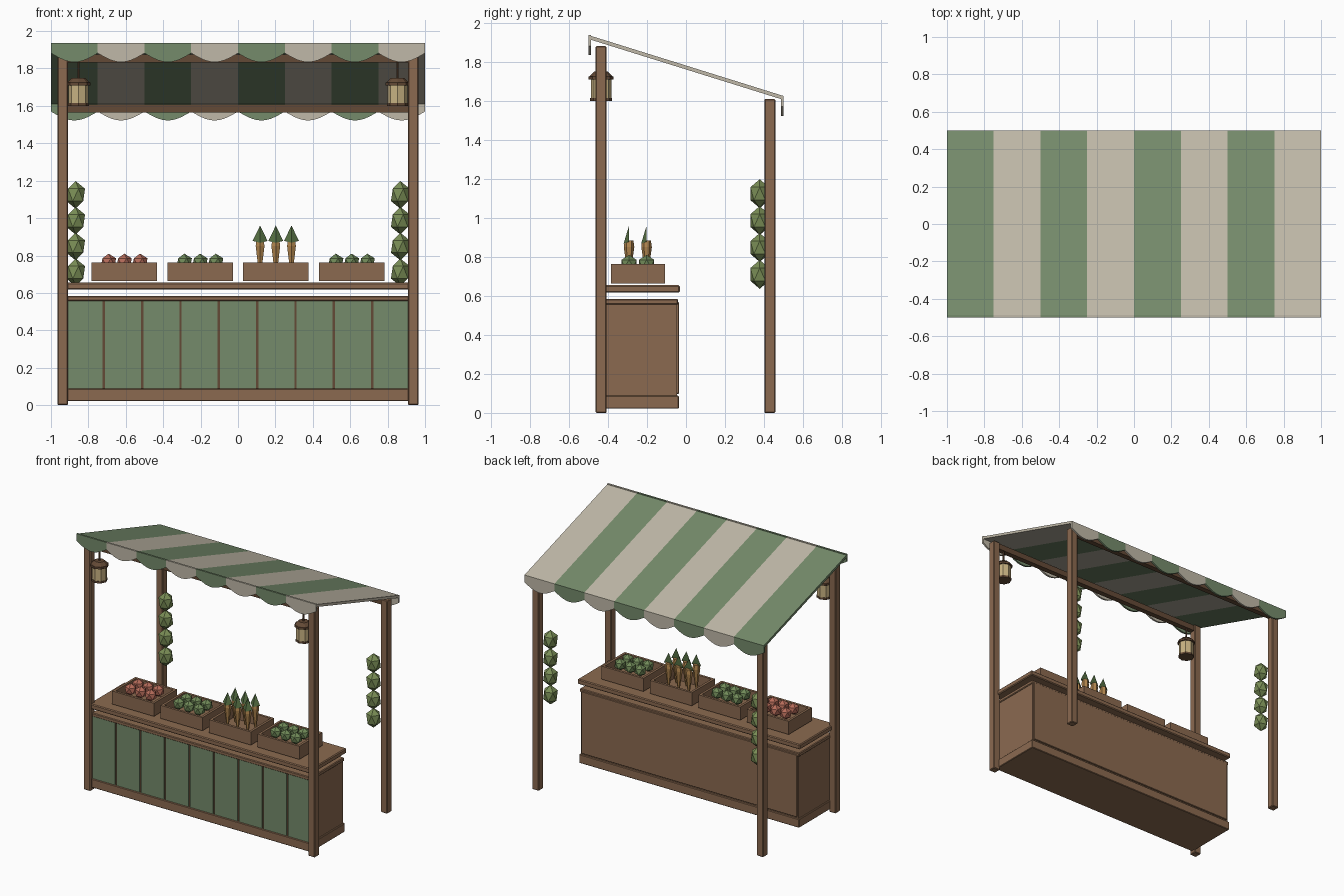
import bpy, bmesh, math
from mathutils import Matrix, Vector

cube = bpy.data.objects.get("Cube")
if cube:
    bpy.data.objects.remove(cube)


def linear(c):
    c /= 255
    return c / 12.92 if c < 0.04 else ((c + 0.055) / 1.055) ** 2.4


def material(name, r, g, b):
    m = bpy.data.materials.new(name)
    m.use_nodes = True
    col = (linear(r), linear(g), linear(b), 1)
    m.diffuse_color = col
    m.node_tree.nodes["Principled BSDF"].inputs["Base Color"].default_value = col
    return m


GREEN = material("awning green", 117, 139, 107)
CREAM = material("canvas cream", 192, 185, 168)
WOOD = material("wood", 139, 106, 80)
DARK = material("dark wood", 100, 74, 54)
HERB = material("garland green", 122, 142, 86)
RED = material("fruit red", 182, 108, 90)
FRUIT = material("fruit green", 112, 138, 88)
ROOT = material("root orange", 178, 134, 78)
LEAF = material("leaf green", 84, 110, 66)
GLOW = material("lantern glass", 200, 178, 130)


def finish(name, bm, *mats):
    bmesh.ops.recalc_face_normals(bm, faces=bm.faces)
    me = bpy.data.meshes.new(name)
    bm.to_mesh(me)
    bm.free()
    for m in mats:
        me.materials.append(m)
    ob = bpy.data.objects.new(name, me)
    bpy.context.collection.objects.link(ob)
    return ob


def add_box(bm, x0, x1, y0, y1, z0, z1):
    size = Matrix.Diagonal((x1 - x0, y1 - y0, z1 - z0, 1))
    mid = Matrix.Translation(((x0 + x1) / 2, (y0 + y1) / 2, (z0 + z1) / 2))
    bmesh.ops.create_cube(bm, size=1, matrix=mid @ size)


def box(name, mat, *bounds, bevel=0.0):
    bm = bmesh.new()
    add_box(bm, *bounds)
    ob = finish(name, bm, mat)
    if bevel:
        mod = ob.modifiers.new("bevel", "BEVEL")
        mod.width = bevel
        mod.segments = 1
    return ob


def add_cone(bm, x, y, z0, z1, r0, r1, sides):
    bmesh.ops.create_cone(bm, cap_ends=True, segments=sides, radius1=r0, radius2=r1,
                          depth=z1 - z0, matrix=Matrix.Translation((x, y, (z0 + z1) / 2)))


def add_ball(bm, x, y, z, r, stretch=1.0):
    bmesh.ops.create_icosphere(bm, subdivisions=1, radius=r,
                               matrix=Matrix.Translation((x, y, z)) @ Matrix.Diagonal((1, 1, stretch, 1)))


def add_prism(bm, points, offset, index):
    """Extrude a flat outline by an offset and give it a material index."""
    face = bm.faces.new([bm.verts.new(p) for p in points])
    out = bmesh.ops.extrude_face_region(bm, geom=[face], use_keep_orig=True)["geom"]
    verts = [v for v in out if isinstance(v, bmesh.types.BMVert)]
    bmesh.ops.translate(bm, verts=verts, vec=Vector(offset))
    for v in verts:
        for f in v.link_faces:
            f.material_index = index
    face.material_index = index


# Awning: striped sloping canvas with scalloped valances
STRIPES, FRONT_Z, BACK_Z = 8, 1.937, 1.625
width = 2 / STRIPES
canvas, front, back = bmesh.new(), bmesh.new(), bmesh.new()
for i in range(STRIPES):
    x = -1 + i * width
    add_prism(canvas, [(x, -0.5, FRONT_Z), (x + width, -0.5, FRONT_Z),
                       (x + width, 0.5, BACK_Z), (x, 0.5, BACK_Z)], (0, 0, -0.02), i % 2)
    for bm, y, z, inward in ((front, -0.5, FRONT_Z, 0.014), (back, 0.5, BACK_Z, -0.014)):
        outline = [(x, y, z), (x + width, y, z)]
        for k in range(11):
            t = k / 10
            outline.append((x + width * (1 - t), y, z - 0.055 - 0.048 * math.sin(math.pi * t)))
        add_prism(bm, outline, (0, inward, 0), i % 2)
finish("awning_canvas", canvas, GREEN, CREAM)
finish("front_valance", front, GREEN, CREAM)
finish("back_valance", back, GREEN, CREAM)

# Posts, beams, lanterns and garlands
for side, s in (("right", -1), ("left", 1)):
    px = 0.938 * s
    for place, y, top in (("front", -0.435, 1.88), ("back", 0.43, 1.61)):
        box(f"{place}_{side}_post", WOOD, px - 0.028, px + 0.028, y - 0.028, y + 0.028, 0, top, bevel=0.005)

    lx, ly = 0.853 * s, -0.435
    frame = bmesh.new()
    add_cone(frame, lx, ly, 1.60, 1.615, 0.056, 0.056, 8)
    add_cone(frame, lx, ly, 1.71, 1.725, 0.064, 0.064, 8)
    add_cone(frame, lx, ly, 1.725, 1.75, 0.06, 0.035, 8)
    add_cone(frame, lx, ly, 1.75, 1.84, 0.007, 0.007, 6)
    finish(f"{side}_lantern_frame", frame, DARK)
    glass = bmesh.new()
    add_cone(glass, lx, ly, 1.612, 1.712, 0.053, 0.053, 8)
    finish(f"{side}_lantern_glass", glass, GLOW)

    garland = bmesh.new()
    for k in range(4):
        add_ball(garland, 0.868 * s, 0.378, 0.71 + 0.138 * k, 0.056, 1.32)
    finish(f"{side}_garland", garland, HERB)

box("front_beam", DARK, -0.915, 0.915, -0.455, -0.415, 1.832, 1.875)
box("back_beam", DARK, -0.915, 0.915, 0.41, 0.45, 1.565, 1.608)

# Counter: body, trims, worktop and front boards
box("counter_body", WOOD, -0.91, 0.91, -0.424, -0.046, 0.03, 0.578)
box("counter_base_trim", WOOD, -0.92, 0.92, -0.445, -0.036, 0.022, 0.088, bevel=0.004)
box("counter_top_rail", WOOD, -0.917, 0.917, -0.44, -0.04, 0.556, 0.584, bevel=0.005)
box("counter_back_panel", WOOD, -0.9, 0.9, -0.05, -0.036, 0.098, 0.568, bevel=0.003)
box("counter_worktop", WOOD, -0.93, 0.93, -0.452, -0.032, 0.617, 0.655, bevel=0.006)
box("board_gaps", DARK, -0.912, 0.912, -0.429, -0.42, 0.085, 0.558)
boards = bmesh.new()
for i in range(9):
    x = (i - 4) * 0.205
    add_box(boards, max(x - 0.096, -0.91), min(x + 0.096, 0.91), -0.437, -0.426, 0.085, 0.558)
finish("front_boards", boards, GREEN)


# Crates of produce
def crate(name, cx):
    x0, x1, y0, y1, z0, z1, t = cx - 0.175, cx + 0.175, -0.385, -0.108, 0.664, 0.763, 0.018
    bm = bmesh.new()
    add_box(bm, x0, x1, y0, y0 + t, z0, z1)
    add_box(bm, x0, x1, y1 - t, y1, z0, z1)
    add_box(bm, x0, x0 + t, y0 + t, y1 - t, z0, z1)
    add_box(bm, x1 - t, x1, y0 + t, y1 - t, z0, z1)
    add_box(bm, x0 + t, x1 - t, y0 + t, y1 - t, z0, z0 + t)
    finish(name, bm, WOOD)


def spots(cx):
    return [(cx + dx, y) for dx in (-0.084, 0, 0.084) for y in (-0.292, -0.202)]


for i, fruit in enumerate((RED, FRUIT, None, FRUIT)):
    cx = -0.608 + 0.405 * i
    crate(f"crate_{i + 1}", cx)
    if fruit:
        bm = bmesh.new()
        for x, y in spots(cx):
            add_ball(bm, x, y, 0.765, 0.045)
        finish(f"fruit_{i + 1}", bm, fruit)
        continue
    roots, leaves = bmesh.new(), bmesh.new()
    for x, y in spots(cx):
        add_cone(roots, x, y, 0.70, 0.85, 0.006, 0.027, 6)
        add_cone(roots, x, y, 0.85, 0.885, 0.027, 0.022, 6)
        # Folded leaf: a half pyramid leaning to the front
        tip = leaves.verts.new((x, y, 0.96))
        ring = [leaves.verts.new(p) for p in ((x - 0.04, y, 0.878), (x, y - 0.028, 0.868), (x + 0.04, y, 0.878))]
        leaves.faces.new(ring)
        for k in range(3):
            leaves.faces.new((ring[k], ring[(k + 1) % 3], tip))
    finish("root_vegetables", roots, ROOT)
    finish("root_leaves", leaves, LEAF)
